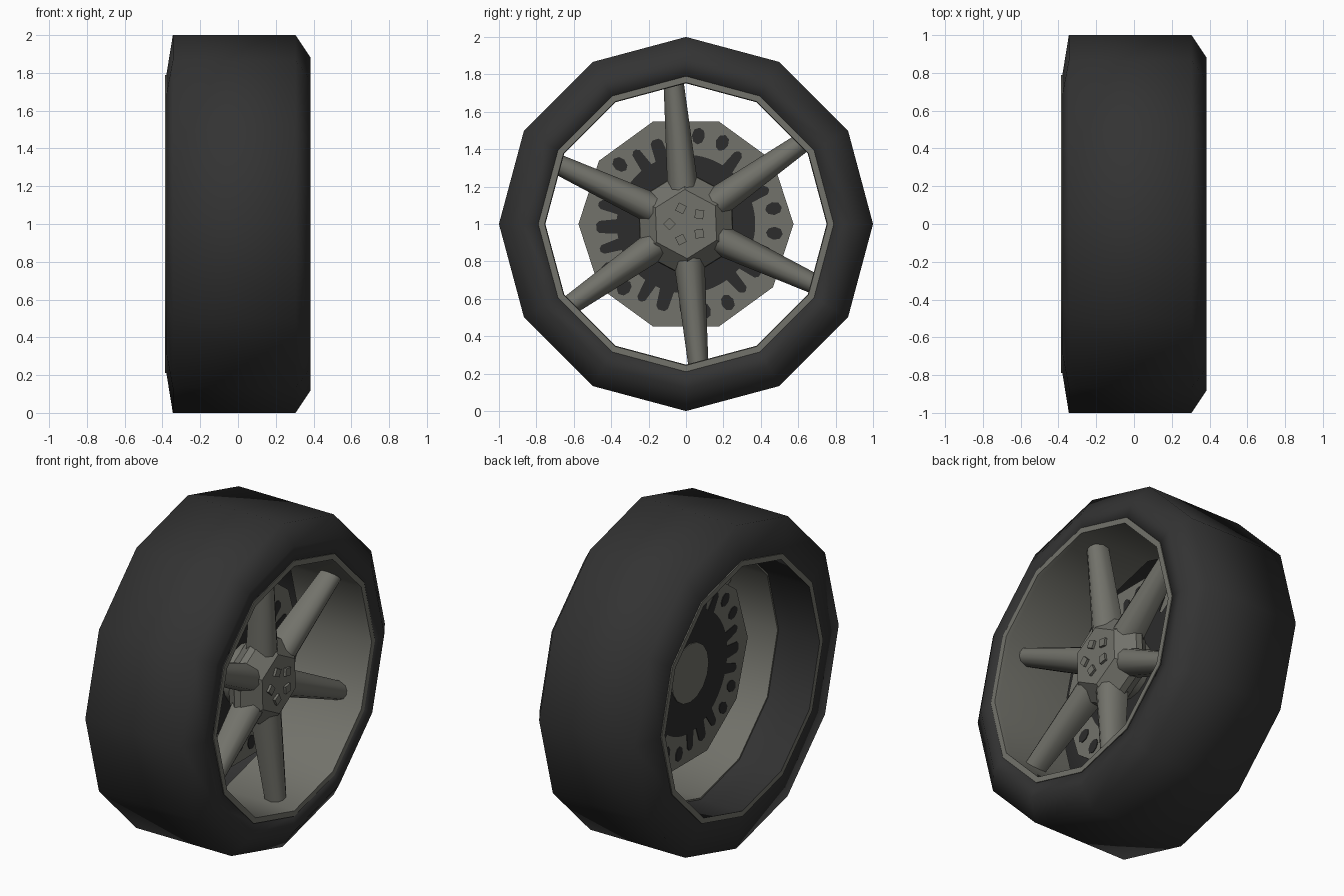
import bpy, bmesh, math
from mathutils import Vector

if "Cube" in bpy.data.objects:
    bpy.data.objects.remove(bpy.data.objects["Cube"])


def material(name, rgb):
    m = bpy.data.materials.new(name)
    m.diffuse_color = (*rgb, 1)
    m.use_nodes = True
    m.node_tree.nodes["Principled BSDF"].inputs["Base Color"].default_value = m.diffuse_color
    return m


RUBBER = material("black rubber", (0.033, 0.033, 0.033))
METAL = material("grey metal", (0.168, 0.168, 0.145))
DARK = material("dark recess", (0.025, 0.025, 0.025))


def point(x, r, deg):
    """Point around the wheel axle; 0 degrees is +y, 90 is up."""
    a = math.radians(deg)
    return Vector((x, r * math.cos(a), 1 + r * math.sin(a)))


def finish(name, bm, mats, smooth=None):
    bmesh.ops.recalc_face_normals(bm, faces=bm.faces[:])
    me = bpy.data.meshes.new(name)
    bm.to_mesh(me)
    bm.free()
    for m in mats:
        me.materials.append(m)
    ob = bpy.data.objects.new(name, me)
    bpy.context.collection.objects.link(ob)
    if smooth:
        bpy.ops.object.select_all(action='DESELECT')
        ob.select_set(True)
        bpy.context.view_layer.objects.active = ob
        bpy.ops.object.shade_smooth_by_angle(angle=math.radians(smooth))
    return ob


def loft(bm, rings, closed=False, dark=()):
    """Skin equal rings of points; cap the ends unless closed."""
    vs = [[bm.verts.new(p) for p in ring] for ring in rings]
    n = len(vs[0])
    for k in range(len(vs) if closed else len(vs) - 1):
        a, b = vs[k], vs[(k + 1) % len(vs)]
        for i in range(n):
            j = (i + 1) % n
            f = bm.faces.new((a[i], a[j], b[j], b[i]))
            f.material_index = 1 if k in dark else 0
    if not closed:
        bm.faces.new(vs[0][::-1])
        bm.faces.new(vs[-1])


def lathe(name, profile, sides, mats, phase=0, closed=False, dark=(), smooth=None):
    bm = bmesh.new()
    rings = [[point(x, r, phase + 360 * i / sides) for i in range(sides)]
             for x, r in profile]
    loft(bm, rings, closed, dark)
    return finish(name, bm, mats, smooth)


# Tyre: twelve-sided, smooth shaded
lathe("tyre", [(-0.38, 0.785), (-0.345, 1), (0.305, 1), (0.385, 0.88), (0.38, 0.785)],
      12, [RUBBER], closed=True, smooth=89)

# Rim: lips at both ends, dark barrel at the inner side
lathe("rim", [(-0.386, 0.79), (-0.386, 0.756), (-0.375, 0.762), (-0.1, 0.762),
              (-0.1, 0.752), (0.36, 0.752), (0.385, 0.756), (0.385, 0.79)],
      12, [METAL, RUBBER], closed=True, dark=(1, 2), smooth=40)

# Brake disc: ten-sided plate
lathe("brake_disc", [(-0.02, 0.575), (0.02, 0.575)], 10, [METAL])

# Dark slotted centre and vent holes on both disc faces
bm = bmesh.new()
outline = []
for d in range(0, 360, 2):
    off = min(abs((d - 110 - s + 36) % 72 - 36) for s in (-15, 0, 15))
    outline.append((d, 0.48 if off <= 2 else 0.465 if off <= 4 else 0.37))
for side in (-1, 1):
    x0, x1 = side * 0.019, side * 0.024
    loft(bm, [[point(x, r, d) for d, r in outline] for x in (x0, x1)])
    for k in range(5):
        for a in (66, 82):
            hole = []
            for i in range(8):
                t = math.tau * i / 8
                hole.append((0.475 + 0.045 * math.cos(t),
                             a + 72 * k + 4.2 * math.sin(t)))
            loft(bm, [[point(x, r, d) for r, d in hole] for x in (x0, x1)])
finish("disc_slots", bm, [DARK])

# Hub: hexagonal cap with flared flanks, and axle boss through the disc
SPOKE = 95
lathe("hub_cap", [(0.06, 0.2), (0.15, 0.29), (0.19, 0.285), (0.28, 0.185)],
      6, [METAL], phase=SPOKE - 3)
lathe("axle_boss", [(-0.03, 0.18), (0.1, 0.18)], 16, [METAL], smooth=40)

# Six tapered spokes with rounded fronts
SECTION = [(-0.85, 0), (-1, 0.45), (-0.7, 0.85), (-0.25, 1),
           (0.25, 1), (0.7, 0.85), (1, 0.45), (0.85, 0)]
bm = bmesh.new()
for k in range(6):
    ang = SPOKE + 60 * k
    a = math.radians(ang)
    tangent = Vector((0, -math.sin(a), math.cos(a)))
    rings = []
    for r, half, back, front in ((0.15, 0.085, 0.11, 0.265), (0.755, 0.054, 0.17, 0.275)):
        rings.append([point(back + (front - back) * v, r, ang) + tangent * half * u
                      for u, v in SECTION])
    loft(bm, rings)
finish("spokes", bm, [METAL], smooth=50)

# Five square wheel nuts
bm = bmesh.new()
for k in range(5):
    ang = 36 + 72 * k
    c = point(0, 0.088, ang)
    loft(bm, [[c + point(x, 0.033, ang + 90 * i) - Vector((0, 0, 1)) for i in range(4)]
              for x in (0.27, 0.295)])
finish("wheel_nuts", bm, [METAL])
